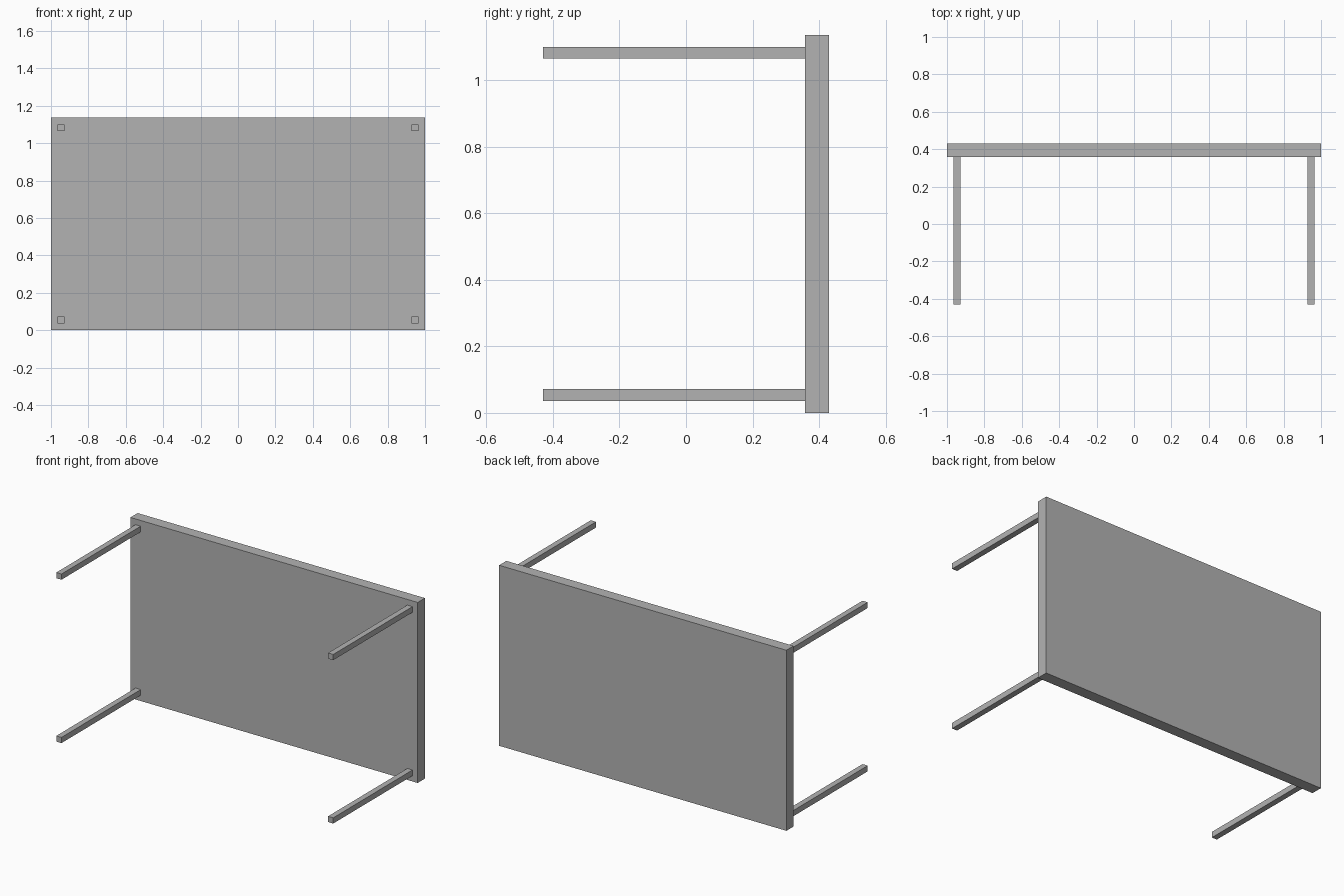
import bpy

# Remove the default cube
cube = bpy.data.objects.get("Cube")
if cube:
    bpy.data.objects.remove(cube, do_unlink=True)

# Single plain grey
grey = bpy.data.materials.new("plain_grey")
grey.use_nodes = True
colour = (0.45, 0.45, 0.45, 1)
grey.diffuse_color = colour
grey.node_tree.nodes["Principled BSDF"].inputs["Base Color"].default_value = colour


def box(name, low, high):
    """Axis-aligned box between two corners."""
    centre = [(a + b) / 2 for a, b in zip(low, high)]
    bpy.ops.mesh.primitive_cube_add(size=1, location=centre)
    obj = bpy.context.object
    obj.name = name
    obj.scale = [b - a for a, b in zip(low, high)]
    bpy.ops.object.transform_apply(location=False, rotation=False, scale=True)
    obj.data.materials.append(grey)
    return obj


HEIGHT = 1.136     # width of the table top, standing on its long edge
BACK = 0.43        # half of the overall depth
INNER = 0.358      # underside of the table top
LEG = 0.036        # leg thickness, also its inset from the edges

# Table top, tipped onto its long edge
box("table_top", (-1, INNER, 0), (1, BACK, HEIGHT))

# Four square legs pointing forward
for side, x in (("right", LEG - 1), ("left", 1 - 2 * LEG)):
    for level, z in (("lower", LEG), ("upper", HEIGHT - 2 * LEG)):
        box(f"{level}_{side}_leg", (x, -BACK, z), (x + LEG, INNER, z + LEG))
